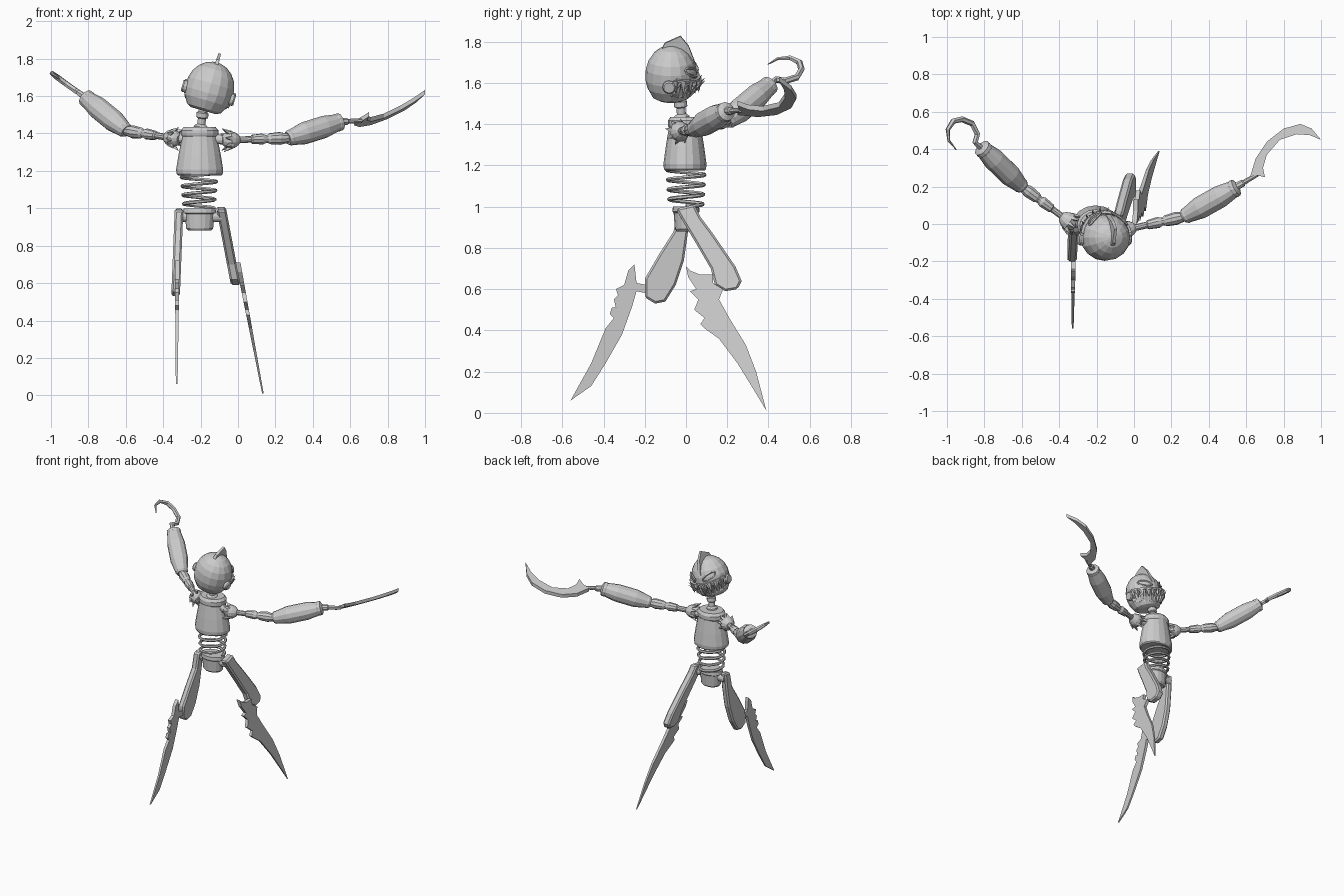
import bpy, bmesh
from math import sin, cos, pi, radians
from mathutils import Vector, Matrix

cube = bpy.data.objects.get("Cube")
if cube:
    bpy.data.objects.remove(cube)

grey = bpy.data.materials.new("plain grey")
grey.use_nodes = True
grey.diffuse_color = (.6, .6, .6, 1)
grey.node_tree.nodes["Principled BSDF"].inputs["Base Color"].default_value = (.6, .6, .6, 1)


def finish(name, bm, matrix=None):
    """Turn a bmesh into a flat-shaded object."""
    bmesh.ops.recalc_face_normals(bm, faces=bm.faces[:])
    mesh = bpy.data.meshes.new(name)
    bm.to_mesh(mesh)
    bm.free()
    mesh.materials.append(grey)
    ob = bpy.data.objects.new(name, mesh)
    bpy.context.collection.objects.link(ob)
    if matrix:
        ob.matrix_world = matrix
    return ob


def skin(bm, rings, closed=False):
    """Bridge rings of points with quads, capping open ends."""
    loops = [[bm.verts.new(p) for p in ring] for ring in rings]
    pairs = list(zip(loops, loops[1:]))
    if closed:
        pairs.append((loops[-1], loops[0]))
    else:
        bm.faces.new(loops[0])
        bm.faces.new(loops[-1])
    for a, b in pairs:
        n = len(a)
        for i in range(n):
            j = (i + 1) % n
            bm.faces.new((a[i], a[j], b[j], b[i]))


def turned(name, start, end, profile, sides=12, flat=1, matrix=None):
    """Turned part: profile holds (fraction along axis, radius)."""
    start, end = Vector(start), Vector(end)
    turn = Vector((0, 0, 1)).rotation_difference(end - start)
    bm = bmesh.new()
    skin(bm, [[start.lerp(end, t) + turn @ Vector((r * cos(2 * pi * i / sides), r * flat * sin(2 * pi * i / sides), 0))
               for i in range(sides)] for t, r in profile])
    return finish(name, bm, matrix)


def tube(name, points, radius, sides=6, closed=False, matrix=None):
    """Tube along a path; radius is a function of the fraction travelled."""
    pts = [Vector(p) for p in points]
    n = len(pts)
    rings, side = [], None
    for i, p in enumerate(pts):
        a = pts[i - 1] if i or closed else p
        b = pts[(i + 1) % n] if i < n - 1 or closed else p
        d = (b - a).normalized()
        side = d.orthogonal() if side is None else side - d * side.dot(d)
        side.normalize()
        other = d.cross(side)
        r = radius(i / (n - 1))
        rings.append([p + r * (side * cos(2 * pi * k / sides) + other * sin(2 * pi * k / sides)) for k in range(sides)])
    bm = bmesh.new()
    skin(bm, rings, closed)
    return finish(name, bm, matrix)


def slab(name, outline, place, bevel=0, matrix=None):
    """Flat shape; place(u, v, s) puts a point on side s = -1 or 1."""
    bm = bmesh.new()
    skin(bm, [[place(u, v, s) for u, v in outline] for s in (-1, 1)])
    ob = finish(name, bm, matrix)
    if bevel:
        mod = ob.modifiers.new("edge", "BEVEL")
        mod.width = bevel
        mod.limit_method = "ANGLE"
        mod.angle_limit = radians(50)
    return ob


# Torso, pelvis, spring waist and neck
turned("torso", (-.205, -.005, 1.175), (-.205, -.005, 1.435),
       [(0, .115), (.03, .123), (.12, .126), (.45, .112), (.8, .094), (.84, .1), (.93, .1), (1, .085)], 16, .83)
turned("pelvis", (-.205, 0, .88), (-.205, 0, 1.0),
       [(0, .06), (.1, .072), (.75, .08), (.8, .088), (1, .085)], 16, .75)
turns, steps = 4, 16
tube("waist_spring", [(-.208 + (.08 + .016 * k / 64) * cos(2 * pi * k / steps),
                       (.08 + .012 * k / 64) * sin(2 * pi * k / steps), 1.0 + .19 * k / 64)
                      for k in range(turns * steps + 1)], lambda t: .01)
turned("neck", (-.2, -.02, 1.42), (-.185, -.03, 1.54),
       [(0, .04), (.15, .038), (.25, .022), (.5, .022), (.55, .032), (.75, .032), (.8, .024), (1, .024)])

# Head, rolled to its left
HEAD = Matrix.Translation((-.15, -.072, 1.645)) @ Matrix.Rotation(radians(16), 4, "Y")
dome = [(-.128, .07), (-.115, .095), (-.07, .121), (-.03, .13)]
dome += [(.14 * sin(a), .13 * cos(a)) for a in (radians(d) for d in (10, 28, 46, 64, 80))]
turned("head", (0, 0, 0), (0, 0, 1), dome + [(.141, .004)], 16, .96, HEAD)
slab("head_fin", [(-.06, .1), (-.03, .155), (.045, .19), (.085, .14), (.122, .04), (0, .05)],
     lambda u, v, s: (s * (.014 - .05 * (v - .05)), u, v), 0, HEAD)


def on_face(az, z, out):
    """Point on the head surface; az is degrees away from straight ahead."""
    r = (.017 - min(z * z, .015)) ** .5 + out
    return Vector((r * sin(radians(az)), r * cos(radians(az)), z))


for side, word in ((1, "left"), (-1, "right")):
    turned(word + "_ear", (side * .115, -.01, -.03), (side * .146, -.01, -.03),
           [(0, .032), (.75, .032), (1, .026)], 12, 1, HEAD)
    tube(word + "_eye_rim", [on_face(side * (35 + 22 * cos(a)), .028 + .02 * sin(a) + .016 * cos(a), .003)
                             for a in (2 * pi * k / 12 for k in range(12))], lambda t: .006, 4, True, HEAD)

# Grinning rows of teeth around the jaw
gum = range(-80, 81, 16)
for word, shift, z_root, z_tip in (("upper", 0, -.02, -.085), ("lower", 8, -.1, -.03)):
    tube(word + "_gum", [on_face(a, z_root + .00002 * abs(a) ** 1.6, .006) for a in gum], lambda t: .01, 4, False, HEAD)
    for az in gum:
        az += shift
        lift = .00002 * abs(az) ** 1.6
        reach = .03 * cos(radians(az * .9))
        root, tip = on_face(az, z_root + lift, .004), on_face(az, z_tip + lift, .008 + reach)
        turned(word + "_tooth", root, tip, [(0, .015), (.4, .011), (1, .001)], 4, 1, HEAD)


# Legs: flat thighs and blade shins, each lying on a slanted plane
def plane(x0, slope, thick, taper=0):
    return lambda y, z, s: (x0 + slope * z + s * (thick - taper * (1 - z)) / 2, y, z)


slab("right_thigh", [(.02, 1), (-.04, .99), (-.06, .88), (-.13, .77), (-.2, .65), (-.2, .56), (-.15, .53),
                     (-.1, .54), (-.05, .62), (-.01, .74), (.01, .88)], plane(-.355, .04, .046), .01)
slab("right_shin_blade", [(-.25, .72), (-.24, .63), (-.19, .62), (-.19, .58), (-.24, .59), (-.26, .52), (-.31, .38),
                          (-.39, .24), (-.46, .13), (-.56, .06), (-.46, .24), (-.39, .41), (-.35, .46), (-.37, .48),
                          (-.36, .51), (-.34, .51), (-.35, .55), (-.33, .57), (-.34, .6), (-.3, .62), (-.28, .69)],
     plane(-.328, .004, .032, .024))
slab("left_thigh", [(-.05, .99), (.04, 1.01), (.07, .95), (.13, .87), (.24, .71), (.27, .64), (.25, .6), (.19, .59),
                    (.14, .62), (.12, .7), (.05, .82), (-.01, .92)], plane(.1, -.19, .052), .01)
slab("left_shin_blade", [(0, .71), (.02, .69), (.07, .67), (.13, .67), (.13, .63), (.18, .6), (.16, .55), (.21, .46),
                         (.29, .33), (.34, .2), (.39, .01), (.33, .11), (.25, .24), (.16, .36), (.09, .41),
                         (.07, .43), (.09, .46), (.04, .5), (.06, .55), (.02, .59), (.05, .6), (.01, .66)],
     plane(.135, -.19, .034, .026))
for word, x in (("right", -.3), ("left", -.11)):
    turned(word + "_hip_pin", (x - .025, 0, .955), (x + .025, 0, .955), [(0, .028), (1, .028)])


# Arms: spiked shoulder, beaded upper arm, barrel forearm
def arm(word, inner, shoulder, elbow, wrist):
    shoulder, elbow, wrist = Vector(shoulder), Vector(elbow), Vector(wrist)
    axis = (elbow - shoulder).normalized()
    turned(word + "_shoulder_pin", inner, shoulder, [(0, .026), (1, .026)])
    turned(word + "_shoulder_ball", shoulder - axis * .045, shoulder + axis * .05,
           [(0, .022), (.15, .038), (.45, .05), (.7, .043), (.9, .03), (1, .02)])
    turn = Vector((0, 0, 1)).rotation_difference(axis)
    for k in range(8):
        out = turn @ Vector((cos(pi * k / 4), sin(pi * k / 4), 0))
        turned(word + "_shoulder_spike", shoulder + out * .036, shoulder + out * .064 - axis * .042,
               [(0, .017), (1, .001)], 4)
    turned(word + "_upper_arm", shoulder, elbow,
           [(0, .018), (.35, .018), (.37, .025), (.55, .03), (.61, .022), (.64, .022), (.68, .03), (.85, .035),
            (.95, .028), (1, .025)], 10)
    turned(word + "_forearm", elbow - (wrist - elbow) * .02, wrist,
           [(0, .034), (.04, .043), (.07, .043), (.3, .06), (.68, .06), (.9, .047), (.92, .049), (.97, .047),
            (1, .025)])


arm("left", (-.14, -.01, 1.37), (-.04, -.03, 1.365), (.27, .04, 1.375), (.555, .2, 1.465))
arm("right", (-.27, 0, 1.375), (-.35, .015, 1.375), (-.6, .2, 1.415), (-.82, .413, 1.595))

# Left hand: sickle on a rod
turned("sickle_rod", (.54, .195, 1.463), (.66, .265, 1.468), [(0, .02), (.35, .02), (.4, .014), (1, .012)], 8)
slab("sickle_blade", [(.62, .25), (.65, .35), (.71, .44), (.8, .51), (.89, .535), (.95, .51), (1, .45), (.94, .475),
                      (.87, .48), (.78, .45), (.71, .37), (.69, .3), (.7, .25), (.66, .26)],
     lambda x, y, s: (x, y, 1.465 + .575 * (x - .64) - .27 * (y - .26) + s * .012))

# Right hand: hook
tube("hook", [(-.81, .4, 1.587), (-.827, .416, 1.6), (-.85, .436, 1.617), (-.837, .48, 1.61), (-.865, .537, 1.627),
              (-.92, .56, 1.666), (-.966, .55, 1.7), (-.995, .505, 1.722), (-.99, .445, 1.718), (-.95, .397, 1.69)],
     lambda t: .016 if t < .7 else .016 - .045 * (t - .7))
